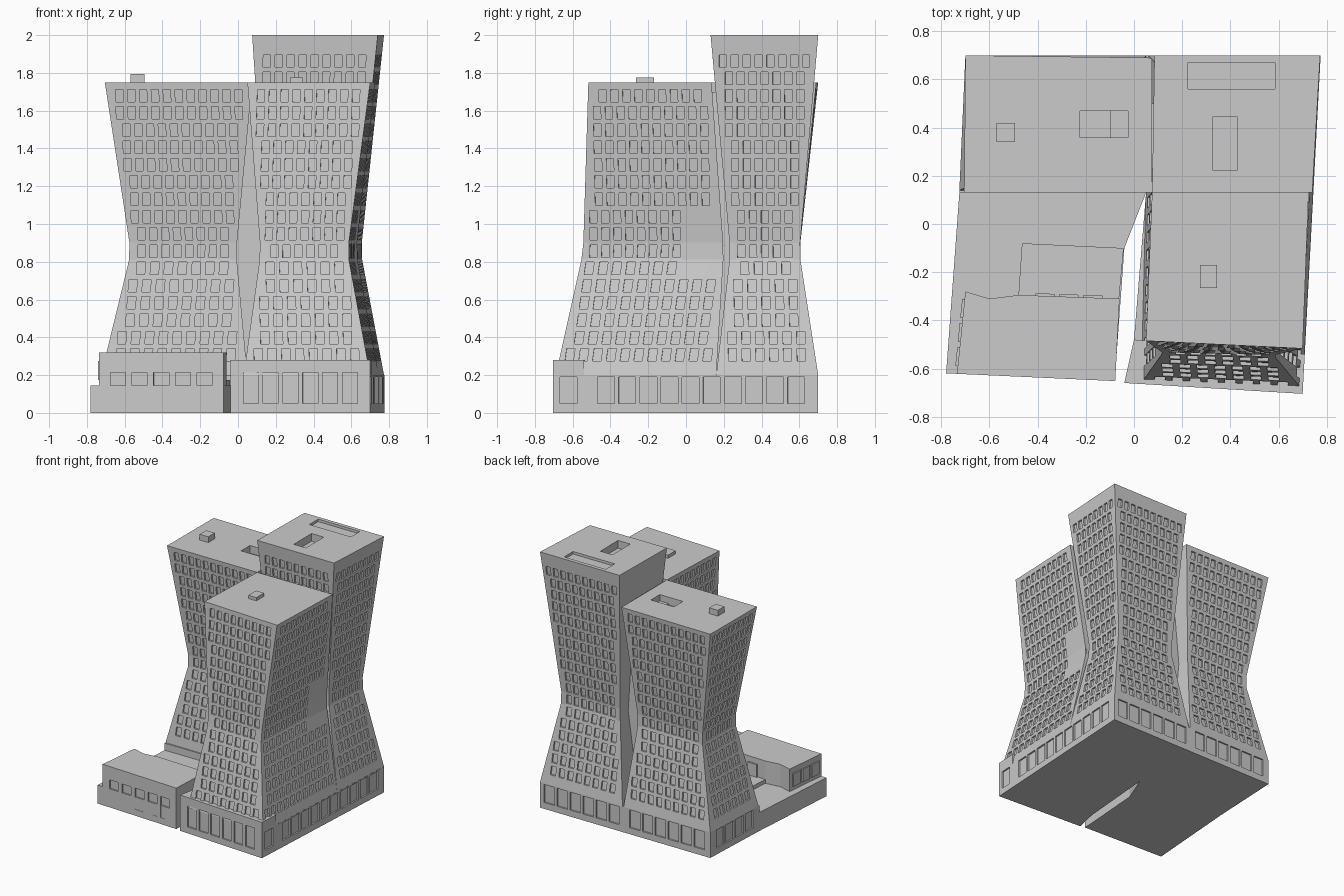
import bpy
from mathutils import Vector
from mathutils.geometry import tessellate_polygon

if "Cube" in bpy.data.objects:
    bpy.data.objects.remove(bpy.data.objects["Cube"])


def solid(name, levels, wins=None, pits=(), skip=None):
    """Loft counter-clockwise outlines [(z, pts)...].
    wins: edge index -> ascending rows (zc, pitch, spacing, width, height, depth).
    pits: roof recesses (x0, x1, y0, y1, depth). skip: test for omitted windows."""
    verts, faces = [], []
    n = len(levels[0][1])

    def face(*ps):
        faces.append(range(len(verts), len(verts) + len(ps)))
        verts.extend(ps)

    def at(i, z):
        for (za, pa), (zb, pb) in zip(levels, levels[1:]):
            if z <= zb + 1e-6:
                break
        t = (z - za) / (zb - za)
        a, b = Vector(pa[i % n]), Vector(pb[i % n])
        p = a.lerp(b, t)
        return Vector((p.x, p.y, z))

    def ring(outer, inner):
        for k in range(4):
            j = (k + 1) % 4
            face(outer[k], outer[j], inner[j], inner[k])

    def plain(i, z0, z1):
        cuts = [z0] + [z for z, _ in levels if z0 < z < z1] + [z1]
        for a, b in zip(cuts, cuts[1:]):
            face(at(i, a), at(i + 1, a), at(i + 1, b), at(i, b))

    def window_row(i, zc, pitch, sp, w, h, depth):
        def pt(s, z):
            # s = signed distance from the middle of the wall
            a, b = at(i, z), at(i + 1, z)
            return a.lerp(b, 0.5 + s / (b - a).length)

        z0, z1 = zc - pitch / 2, zc + pitch / 2
        a, b = at(i, zc), at(i + 1, zc)
        inward = Vector((0, 0, 1)).cross(b - a).normalized() * depth
        count = max(1, int(((b - a).length - 0.03) / sp))
        half = count * sp / 2
        face(at(i, z0), pt(-half, z0), pt(-half, z1), at(i, z1))
        face(pt(half, z0), at(i + 1, z0), at(i + 1, z1), pt(half, z1))
        for k in range(count):
            s = -half + (k + 0.5) * sp

            def rect(dx, lo, hi):
                return [pt(s - dx, lo), pt(s + dx, lo), pt(s + dx, hi), pt(s - dx, hi)]
            outer = rect(sp / 2, z0, z1)
            if skip and skip(i, pt(s, zc)):
                face(*outer)
                continue
            inner = rect(w / 2, zc - h / 2, zc + h / 2)
            deep = [p + inward for p in inner]
            ring(outer, inner)
            ring(inner, deep)
            face(*deep)

    zlo, zhi = levels[0][0], levels[-1][0]
    for i in range(n):
        z = zlo
        for row in (wins or {}).get(i, ()):
            if row[0] - row[1] / 2 > z + 1e-4:
                plain(i, z, row[0] - row[1] / 2)
            window_row(i, *row)
            z = row[0] + row[1] / 2
        plain(i, z, zhi)
    # bottom and roof, the roof with its recesses
    face(*[at(i, zlo) for i in reversed(range(n))])
    loops = [[at(i, zhi) for i in range(n)]]
    for x0, x1, y0, y1, d in pits:
        rim = [Vector((x, y, zhi)) for x, y in ((x0, y0), (x1, y0), (x1, y1), (x0, y1))]
        low = [p - Vector((0, 0, d)) for p in rim]
        loops.append(rim[::-1])
        ring(rim, low)
        face(*low)
    flat = [p for lp in loops for p in lp]
    for tri in tessellate_polygon(loops):
        a, b, c = (flat[k] for k in tri)
        face(a, b, c) if (b - a).cross(c - a).z > 0 else face(a, c, b)
    me = bpy.data.meshes.new(name)
    me.from_pydata([tuple(v) for v in verts], [], [list(f) for f in faces])
    ob = bpy.data.objects.new(name, me)
    bpy.context.collection.objects.link(ob)
    return ob


def prism(name, pts, z0, z1, wins=None):
    return solid(name, [(z0, pts), (z1, pts)], wins)


def box(name, x0, x1, y0, y1, z0, z1):
    return prism(name, [(x0, y0), (x1, y0), (x1, y1), (x0, y1)], z0, z1)


# Window rows: wider spacing below the waist, tighter above
WAIST = 0.85


def rows(first):
    out = []
    for k in range(15, first - 1, -1):
        z = 1.68 - 0.0915 * k
        sp, w = (0.073, 0.044) if z < 0.8 else (0.063, 0.039)
        out.append((z, 0.0915, sp, w, 0.066, 0.013))
    return out


# Three pinched towers
tall = rows(-2)
solid("tall_back_tower", [
    (0.2, [(0.06, 0.16), (0.745, 0.16), (0.773, 0.70), (0.06, 0.70)]),
    (WAIST, [(0.15, 0.235), (0.62, 0.235), (0.65, 0.60), (0.15, 0.60)]),
    (2.0, [(0.075, 0.13), (0.74, 0.13), (0.773, 0.70), (0.085, 0.70)])],
    {0: tall, 1: tall, 2: tall},
    [(0.225, 0.585, 0.56, 0.67, 0.02), (0.325, 0.43, 0.225, 0.445, 0.06)])

low = rows(0)
solid("left_back_tower", [
    (0.2, [(-0.725, 0.14), (0.05, 0.14), (0.05, 0.70), (-0.70, 0.70)]),
    (WAIST, [(-0.567, 0.21), (-0.01, 0.21), (-0.01, 0.60), (-0.56, 0.60)]),
    (1.75, [(-0.705, 0.13), (0.075, 0.13), (0.075, 0.69), (-0.70, 0.70)])],
    {0: low, 2: low, 3: low},
    [(-0.225, -0.025, 0.36, 0.47, 0.06)])

solid("front_tower", [
    (0.2, [(0.03, -0.66), (0.70, -0.69), (0.745, 0.16), (0.05, 0.16)]),
    (WAIST, [(0.12, -0.535), (0.58, -0.545), (0.625, 0.20), (0.12, 0.20)]),
    (1.75, [(0.05, -0.485), (0.70, -0.517), (0.725, 0.135), (0.075, 0.13)])],
    {0: low, 1: low, 3: low},
    skip=lambda i, p: i == 1 and p.y > -0.03 and 0.75 < p.z < 1.07)

# Cores closing the slots between the towers
box("central_core", -0.1, 0.3, 0.23, 0.5, 0.15, 1.7)
box("side_core", 0.2, 0.56, 0.12, 0.3, 0.15, 1.7)

# Rooftop plant boxes
box("left_roof_box", -0.57, -0.495, 0.34, 0.42, 1.74, 1.795)
box("front_roof_box", 0.275, 0.345, -0.265, -0.17, 1.74, 1.775)

# Podiums with large ground-floor windows
ground = [(0.12, 0.15, 0.112, 0.09, 0.14, 0.012)]
shop = [(0.1325, 0.18, 0.105, 0.08, 0.165, 0.012)]
prism("right_podium", [(0.0, -0.48), (0.709, -0.54), (0.775, 0.70), (0.05, 0.70), (0.05, 0.13)],
      0, 0.2, {1: ground, 2: ground})
prism("left_podium", [(-0.725, 0.13), (0.05, 0.13), (0.05, 0.70), (-0.70, 0.70)],
      0, 0.2, {2: ground, 3: ground})
prism("front_lobby", [(-0.04, -0.66), (0.70, -0.705), (0.709, -0.54), (0.0, -0.48)],
      0, 0.28, {0: shop, 1: ground})
prism("low_terrace", [(-0.78, -0.62), (-0.08, -0.65), (-0.04, -0.10), (0.05, 0.13), (-0.725, 0.13)],
      0, 0.145)

# Low front-left building and the deck behind it
bays = [(0.225, 0.12, 0.1, 0.08, 0.1, -0.01)]
prism("low_building",
      [(-0.735, -0.622), (-0.078, -0.652), (-0.06, -0.31), (-0.48, -0.295), (-0.6, -0.31), (-0.70, -0.28)],
      0, 0.32, {0: [(0.1325, 0.18, 0.115, 0.08, 0.165, 0.012)], 2: bays, 5: bays})
prism("rear_deck", [(-0.48, -0.30), (-0.062, -0.31), (-0.043, -0.10), (-0.465, -0.08)], 0.1, 0.175)
